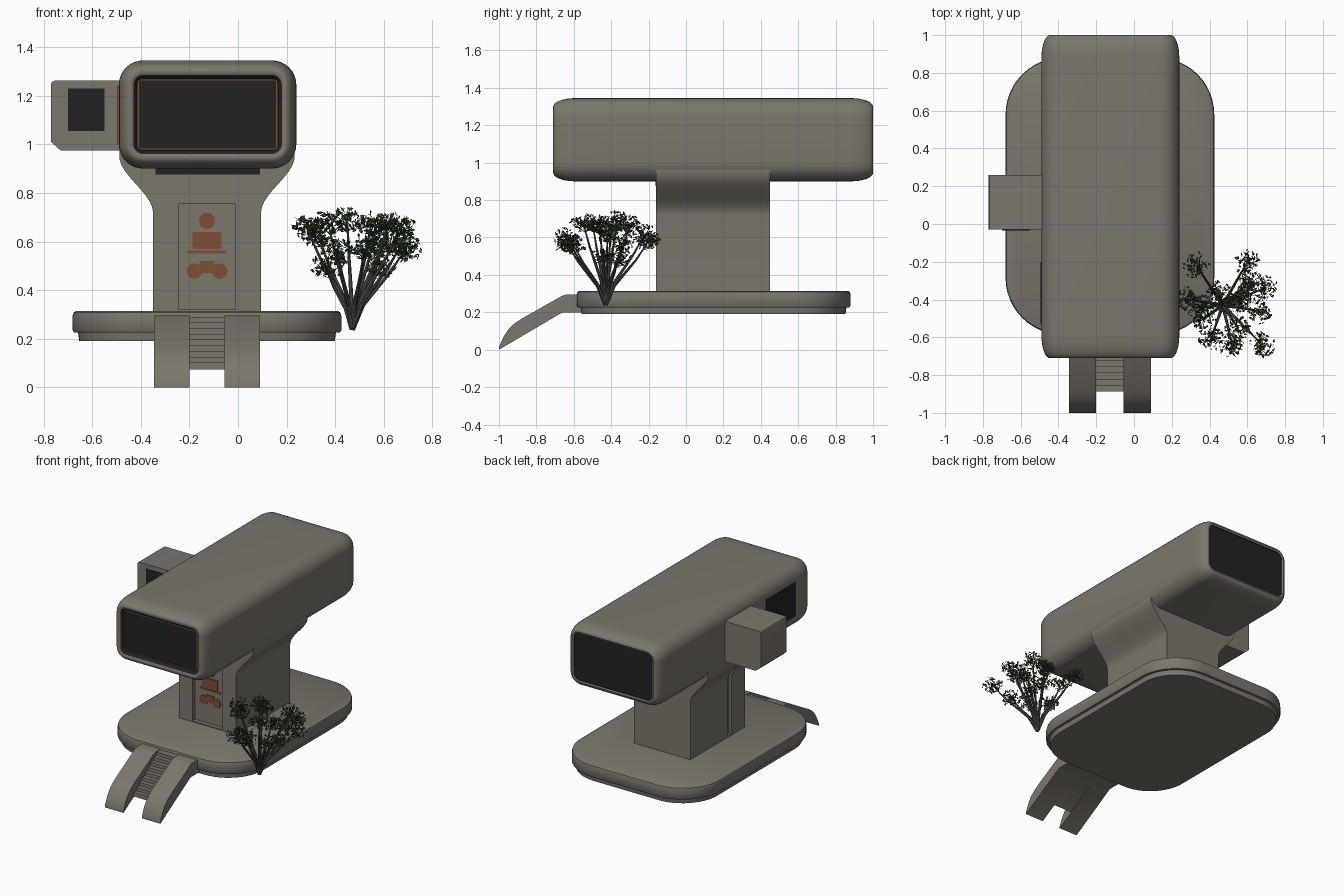
import bpy, bmesh, math, random
from mathutils import Vector, Matrix

if "Cube" in bpy.data.objects:
    bpy.data.objects.remove(bpy.data.objects["Cube"])

random.seed(4)


def material(name, rgb):
    m = bpy.data.materials.new(name)
    m.diffuse_color = (*rgb, 1)
    m.use_nodes = True
    m.node_tree.nodes["Principled BSDF"].inputs["Base Color"].default_value = m.diffuse_color
    return m


STONE = material("warm grey", (0.2, 0.182, 0.152))
BLACK = material("black glass", (0.016, 0.016, 0.016))
ORANGE = material("rust orange", (0.21, 0.075, 0.035))
BARK = material("bark grey", (0.085, 0.078, 0.075))
LEAF = material("leaf green", (0.035, 0.07, 0.02))
LEAF_DARK = material("dark leaf green", (0.018, 0.032, 0.012))


def finish(name, bm, mats, smooth=True):
    me = bpy.data.meshes.new(name)
    bm.to_mesh(me)
    bm.free()
    for m in mats:
        me.materials.append(m)
    ob = bpy.data.objects.new(name, me)
    bpy.context.collection.objects.link(ob)
    if smooth:
        bpy.ops.object.select_all(action='DESELECT')
        ob.select_set(True)
        bpy.context.view_layer.objects.active = ob
        bpy.ops.object.shade_smooth_by_angle(angle=math.radians(35))
    return ob


def box(name, x, y, z, mat):
    bm = bmesh.new()
    bmesh.ops.create_cube(bm, size=1)
    for v in bm.verts:
        v.co = [(a + b) / 2 + c * (b - a) for (a, b), c in zip((x, y, z), v.co)]
    return finish(name, bm, [mat], False)


def rounded(cx, cy, hw, hh, r, n=8):
    pts = []
    for k, (sx, sy) in enumerate(((1, 1), (-1, 1), (-1, -1), (1, -1))):
        for i in range(n + 1):
            a = math.pi / 2 * (k + i / n)
            pts.append((cx + sx * (hw - r) + r * math.cos(a),
                        cy + sy * (hh - r) + r * math.sin(a)))
    return pts


def loft(name, rings, mats, dark=()):
    bm = bmesh.new()
    rows = [[bm.verts.new(p) for p in ring] for ring in rings]
    n = len(rows[0])
    for k in range(len(rows) - 1):
        for i in range(n):
            j = (i + 1) % n
            f = bm.faces.new((rows[k][i], rows[k][j], rows[k + 1][j], rows[k + 1][i]))
            f.material_index = 1 if k in dark else 0
    for row, k in ((rows[0], 0), (rows[-1], len(rows) - 2)):
        bm.faces.new(row).material_index = 1 if k in dark else 0
    bmesh.ops.recalc_face_normals(bm, faces=bm.faces)
    return finish(name, bm, mats)


def prism(name, pts, a, b, axis, mat):
    """Extrude a flat profile along x or y."""
    def place(p, t):
        return (t, p[0], p[1]) if axis == 'x' else (p[0], t, p[1])
    return loft(name, [[place(p, t) for p in pts] for t in (a, b)], [mat])


# Upper block: rounded long body with a recessed window at each end
def head_ring(y, inset):
    r = max(0.1 - inset, 0.025)
    return [(x, y, z) for x, z in rounded(-0.125, 1.1225, 0.365 - inset, 0.2225 - inset, r)]


arc = [(0.12 * (1 - math.cos(t)), 0.045 * (1 - math.sin(t)))
       for t in [math.pi / 2 * i / 8 for i in range(9)]]
rings = [head_ring(-0.685, 0.075), head_ring(-0.69, 0.073), head_ring(-0.705, 0.06)]
rings += [head_ring(-0.71 + d, s) for d, s in arc]
rings += [head_ring(1.0 - d, s) for d, s in reversed(arc)]
rings += [head_ring(0.995, 0.055), head_ring(0.99, 0.056)]
loft("upper_block", rings, [STONE, BLACK], {0, 1, len(rings) - 2})

# Thin trim around the front window
for s in (-1, 1):
    x, z = -0.125 + s * 0.285, 1.1225 + s * 0.142
    box("window_trim_side", (x - 0.003, x + 0.003), (-0.69, -0.683), (0.98, 1.265), ORANGE)
    box("window_trim_edge", (-0.41, 0.16), (-0.69, -0.683), (z - 0.003, z + 0.003), ORANGE)

# Side window on the left wall
box("side_window", (-0.494, -0.488), (-0.52, -0.2), (1.0, 1.24), BLACK)
box("side_window_trim", (-0.495, -0.488), (-0.53, -0.52), (1.0, 1.24), ORANGE)

# Side bay with its front window
prism("side_bay", [(-0.42, 0.975), (-0.73, 0.975), (-0.77, 1.01), (-0.77, 1.245),
                   (-0.765, 1.257), (-0.753, 1.262), (-0.42, 1.262)], -0.03, 0.26, 'y', STONE)
box("side_bay_window", (-0.70, -0.55), (-0.034, -0.028), (1.055, 1.23), BLACK)

# Column flaring up into the upper block
half = []
for i in range(17):
    t = i / 16
    half.append((0.2225 + 0.138 * t * t * (3 - 2 * t), 0.72 + 0.23 * t))
half = [(0.2225, 0.29)] + half + [(0.3605, 1.0)]
cx = -0.1275
column = prism("column", [(cx + w, z) for w, z in half] + [(cx - w, z) for w, z in reversed(half)],
               -0.16, 0.45, 'y', STONE)

# Door recess and side groove cut into the column
for cut in (((-0.245, -0.01), (-0.2, -0.13), (0.32, 0.755)),
            ((-0.4, -0.33), (-0.01, 0.03), (0.32, 0.81))):
    cutter = box("cutter", *cut, STONE)
    cutter.hide_render = True
    mod = column.modifiers.new("cut", 'BOOLEAN')
    mod.object, mod.operation, mod.solver = cutter, 'DIFFERENCE', 'EXACT'
    bpy.ops.object.select_all(action='DESELECT')
    column.select_set(True)
    bpy.context.view_layer.objects.active = column
    bpy.ops.object.modifier_apply(modifier=mod.name)
    bpy.data.objects.remove(cutter)

# Abstract plates on the door
for x, z, r in ((0, 0.685, 0.033), (-0.052, 0.478, 0.032), (0.052, 0.478, 0.032)):
    prism("door_disc", rounded(cx + x, z, r, r, r, 5), -0.135, -0.127, 'y', ORANGE)
for w, a, b in ((0.06, 0.57, 0.64), (0.08, 0.55, 0.562), (0.03, 0.47, 0.52)):
    box("door_plate", (cx - w, cx + w), (-0.135, -0.127), (a, b), ORANGE)

# Dark strip above the door
box("column_vent", (-0.34, 0.09), (-0.164, -0.158), (0.875, 0.905), BLACK)


# Base slab with a smaller plinth below
def slab_ring(z, s):
    return [(x, y, z) for x, y in rounded(-0.1275, 0.1475, 0.5525 - s, 0.7325 - s, 0.3 - s, 12)]


loft("base_slab", [slab_ring(z, s) for z, s in (
    (0.19, 0.027), (0.225, 0.022), (0.226, 0.006), (0.235, 0), (0.295, 0),
    (0.308, 0.004), (0.314, 0.014))], [STONE])

# Entrance ramp rails
rail = [(-0.54, 0.295), (-0.64, 0.295), (-0.665, 0.287), (-0.88, 0.165), (-0.92, 0.138),
        (-0.95, 0.108), (-0.975, 0.07), (-1.0, 0.015), (-1.0, 0.0), (-0.66, 0.2), (-0.54, 0.2)]
for a, b in ((-0.345, -0.2), (-0.055, 0.09)):
    prism("ramp_rail", rail, a, b, 'x', STONE)

# Steps between the rails
steps = [(-0.54, 0.29)]
for i in range(9):
    y, z = -0.63 - i * 0.032, 0.29 - i * 0.0235
    steps += [(y, z), (y, z - 0.0235)]
steps += [(-0.886, 0.073), (-0.66, 0.2), (-0.54, 0.2)]
prism("steps", steps, -0.2, -0.055, 'x', STONE)

# Tree: forked stems, each ending in a clump of leaves
root = Vector((0.47, -0.43, 0.24))
clumps = [(0.33, -0.22, 0.62), (0.60, -0.20, 0.58), (0.28, -0.40, 0.66), (0.45, -0.37, 0.69),
          (0.56, -0.42, 0.62), (0.69, -0.34, 0.57), (0.41, -0.60, 0.56), (0.55, -0.55, 0.68),
          (0.68, -0.64, 0.60), (0.62, -0.30, 0.67), (0.36, -0.44, 0.49), (0.52, -0.64, 0.57),
          (0.67, -0.46, 0.66), (0.37, -0.50, 0.68), (0.58, -0.36, 0.49)]
wood, leaves = bmesh.new(), bmesh.new()


def branch(a, b, r1, r2):
    d = b - a
    m = Matrix.Translation((a + b) / 2) @ d.to_track_quat('Z', 'Y').to_matrix().to_4x4()
    bmesh.ops.create_cone(wood, cap_ends=True, segments=7, radius1=r1, radius2=r2,
                          depth=d.length, matrix=m)


def rand_dir():
    return Vector([random.gauss(0, 1) for _ in range(3)]).normalized()


for c in map(Vector, clumps):
    low = root.lerp(c, 0.3) - Vector((c.x - root.x, c.y - root.y, 0)) * 0.1
    mid = root.lerp(c, 0.7)
    branch(root, low, 0.012, 0.009)
    branch(low, mid, 0.009, 0.006)
    branch(mid, c, 0.006, 0.003)
    for _ in range(6):
        branch(mid.lerp(c, 0.6), c + rand_dir() * 0.05, 0.003, 0.001)
    for _ in range(95):
        o = rand_dir()
        p = c + Vector((o.x, o.y, o.z * 0.75)) * (0.07 * random.random() ** 0.5)
        p.z = min(p.z, 0.735)
        u = rand_dir()
        w = u.cross(rand_dir()).normalized() * random.uniform(0.005, 0.008)
        u *= random.uniform(0.010, 0.016)
        f = leaves.faces.new([leaves.verts.new(q) for q in (p - u, p + w, p + u, p - w)])
        f.material_index = random.randrange(2)
finish("tree_branches", wood, [BARK])
finish("tree_leaves", leaves, [LEAF, LEAF_DARK], False)
